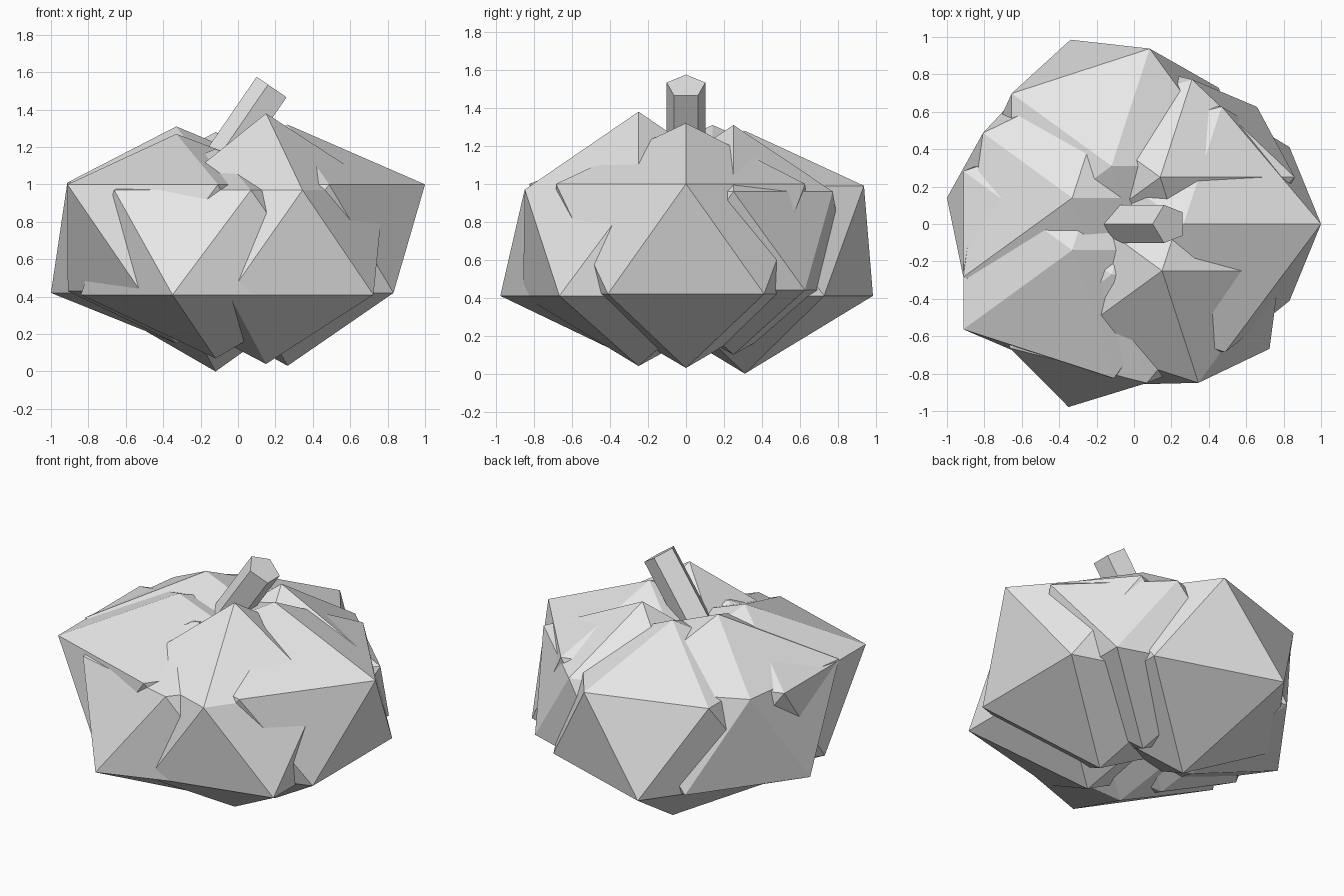
import bpy
import bmesh
from math import radians, sin, cos
from mathutils import Matrix, Vector

cube = bpy.data.objects.get("Cube")
if cube:
    bpy.data.objects.remove(cube, do_unlink=True)

grey = bpy.data.materials.new("plain_grey")
grey.use_nodes = True
colour = (0.8, 0.8, 0.8, 1)
grey.diffuse_color = colour
grey.node_tree.nodes["Principled BSDF"].inputs["Base Color"].default_value = colour


def finish(name, bm):
    """Turn a bmesh into a flat-shaded object."""
    bmesh.ops.recalc_face_normals(bm, faces=bm.faces[:])
    mesh = bpy.data.meshes.new(name)
    bm.to_mesh(mesh)
    bm.free()
    mesh.materials.append(grey)
    obj = bpy.data.objects.new(name, mesh)
    bpy.context.scene.collection.objects.link(obj)
    return obj


def ring(bm, x, y, z, radius, start, special=None):
    """Five vertices around a centre, with optional radii by angle."""
    verts = []
    for i in range(5):
        angle = start + 72 * i
        r = (special or {}).get(angle, radius)
        a = radians(angle)
        verts.append(bm.verts.new((x + r * cos(a), y + r * sin(a), z)))
    return verts


def lobe(name, x, y, top, bottom, upper, lower, wide_up=None, wide_low=None):
    """Twenty-sided segment: two poles and two staggered rings."""
    bm = bmesh.new()
    tip = bm.verts.new((x, y, top))
    base = bm.verts.new((x, y, bottom))
    up = ring(bm, x, y, upper[1], upper[0], 0, wide_up)
    low = ring(bm, x, y, lower[1], lower[0], 36, wide_low)
    for i in range(5):
        j = (i + 1) % 5
        bm.faces.new((tip, up[i], up[j]))
        bm.faces.new((up[i], low[i], up[j]))
        bm.faces.new((low[i], low[j], up[j]))
        bm.faces.new((base, low[j], low[i]))
    return finish(name, bm)


# Overlapping segments of the body: pole, heights, (radius, z) of both rings
lobe("left_lobe", 0.265, 0, 1.32, 0.03, (0.72, 1.0), (0.70, 0.42),
     {0: 0.735, 72: 0.66})
lobe("front_left_lobe", 0.15, -0.25, 1.38, 0.04, (0.63, 0.97), (0.71, 0.41),
     None, {252: 0.64})
lobe("front_right_lobe", -0.12, -0.27, 1.19, 0.07, (0.67, 0.97), (0.72, 0.41),
     {288: 0.61}, {252: 0.745})
lobe("back_lobe", -0.12, 0.31, 1.28, 0.0, (0.66, 0.99), (0.71, 0.41))
lobe("back_left_lobe", 0.14, 0.25, 1.31, 0.1, (0.55, 0.96), (0.64, 0.44),
     {0: 0.72})
lobe("right_back_lobe", -0.33, 0.14, 1.31, 0.15, (0.72, 1.01), (0.67, 0.42),
     {144: 0.59})
lobe("right_front_lobe", -0.33, -0.14, 1.27, 0.15, (0.72, 1.0), (0.62, 0.43),
     None, {180: 0.58})

# Leaning five-sided stem
bm = bmesh.new()
foot = ring(bm, 0, 0, -0.6, 0.107, 180)
head = ring(bm, 0, 0, 0, 0.107, 180)
bm.faces.new(head)
bm.faces.new(foot[::-1])
for i in range(5):
    j = (i + 1) % 5
    bm.faces.new((foot[i], foot[j], head[j], head[i]))
lean = Matrix.Translation(Vector((0.188, 0, 1.515))) @ Matrix.Rotation(radians(34.5), 4, "Y")
bm.transform(lean)
finish("stem", bm)
